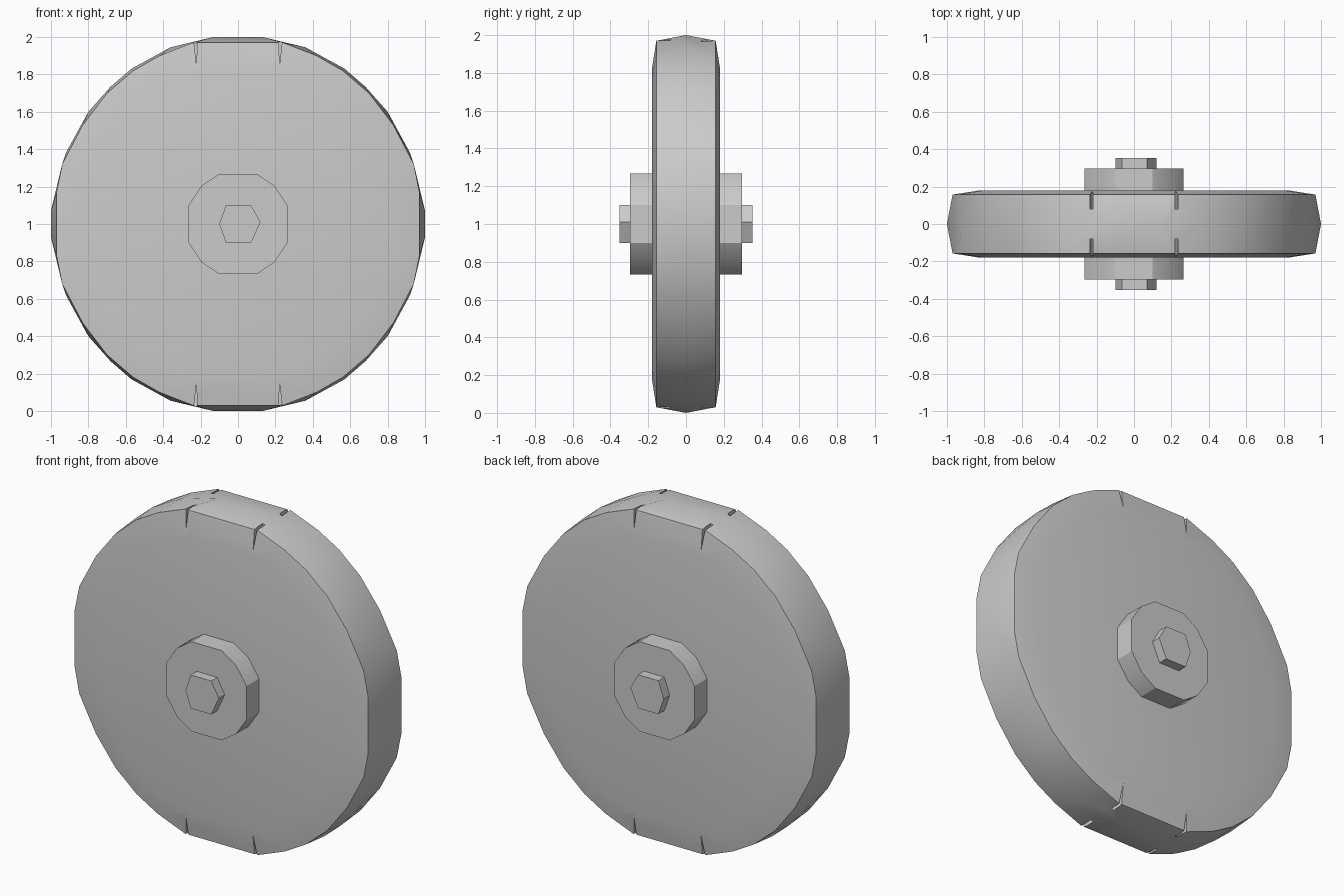
import bpy, bmesh

cube = bpy.data.objects.get("Cube")
if cube:
    bpy.data.objects.remove(cube, do_unlink=True)

grey = bpy.data.materials.new("plain grey")
grey.use_nodes = True
colour = (0.6, 0.6, 0.6, 1)
grey.diffuse_color = colour
grey.node_tree.nodes["Principled BSDF"].inputs["Base Color"].default_value = colour

AXLE_Z = 1.0


def full_ring(quarter):
    """Mirror a quarter outline into a closed loop."""
    back = quarter[::-1]
    return (quarter + [(x, -z) for x, z in back]
            + [(-x, -z) for x, z in quarter] + [(-x, z) for x, z in back])


def add_loft(bm, sections):
    """Skin a list of (y, outline) sections and cap both ends."""
    rings = [[bm.verts.new((x, y, z + AXLE_Z)) for x, z in pts] for y, pts in sections]
    n = len(rings[0])
    for a, b in zip(rings, rings[1:]):
        for i in range(n):
            j = (i + 1) % n
            bm.faces.new((a[i], a[j], b[j], b[i]))
    bm.faces.new(rings[0])
    bm.faces.new(rings[-1])


def make_object(name, lofts):
    bm = bmesh.new()
    for sections in lofts:
        add_loft(bm, sections)
    bmesh.ops.recalc_face_normals(bm, faces=bm.faces)
    mesh = bpy.data.meshes.new(name)
    bm.to_mesh(mesh)
    bm.free()
    mesh.materials.append(grey)
    obj = bpy.data.objects.new(name, mesh)
    bpy.context.collection.objects.link(obj)
    return obj


def select_only(obj):
    bpy.ops.object.select_all(action='DESELECT')
    obj.select_set(True)
    bpy.context.view_layer.objects.active = obj


# Wheel: uneven crowned tread between two slightly domed faces
crown = full_ring([(.13, 1.0), (.36, .945), (.57, .83), (.68, .735),
                   (.80, .60), (.92, .38), (1.0, .07)])
shoulder = full_ring([(.24, .97), (.42, .90), (.56, .82), (.70, .70),
                      (.83, .53), (.94, .32), (.97, .17)])
face = [(x * .85, z * .85) for x, z in shoulder]
wheel = make_object("wheel", [[(-.18, face), (-.157, shoulder), (0, crown),
                               (.157, shoulder), (.18, face)]])

# Narrow slits in the shoulders, top and bottom, on both faces
slits = []
for sx in (-1, 1):
    for sz in (-1, 1):
        wedge = [(sx * x, sz * z) for x, z in ((.222, .85), (.215, 1.1), (.25, 1.1))]
        for sy in (-1, 1):
            slits.append([(sy * .08, wedge), (sy * .25, wedge)])
cutter = make_object("slit_cutter", slits)
cutter.hide_render = True
select_only(wheel)
cut = wheel.modifiers.new("slits", 'BOOLEAN')
cut.operation = 'DIFFERENCE'
cut.solver = 'EXACT'
cut.object = cutter
bpy.ops.object.modifier_apply(modifier=cut.name)
bpy.data.objects.remove(cutter, do_unlink=True)
bpy.ops.object.shade_smooth_by_angle(angle=0.52)

# Hub and bolt on each side
hub_outline = full_ring([(.10, .268), (.195, .205), (.265, .10)])
bolt_outline = [(-.10, 0), (-.065, .10), (.07, .10), (.12, .01), (.07, -.10), (-.065, -.10)]
for side, sy in (("front", -1), ("back", 1)):
    hub = make_object(side + "_hub", [[(sy * .17, hub_outline), (sy * .297, hub_outline)]])
    select_only(hub)
    bpy.ops.object.shade_smooth_by_angle(angle=0.52)
    make_object(side + "_bolt", [[(sy * .29, bolt_outline), (sy * .353, bolt_outline)]])
